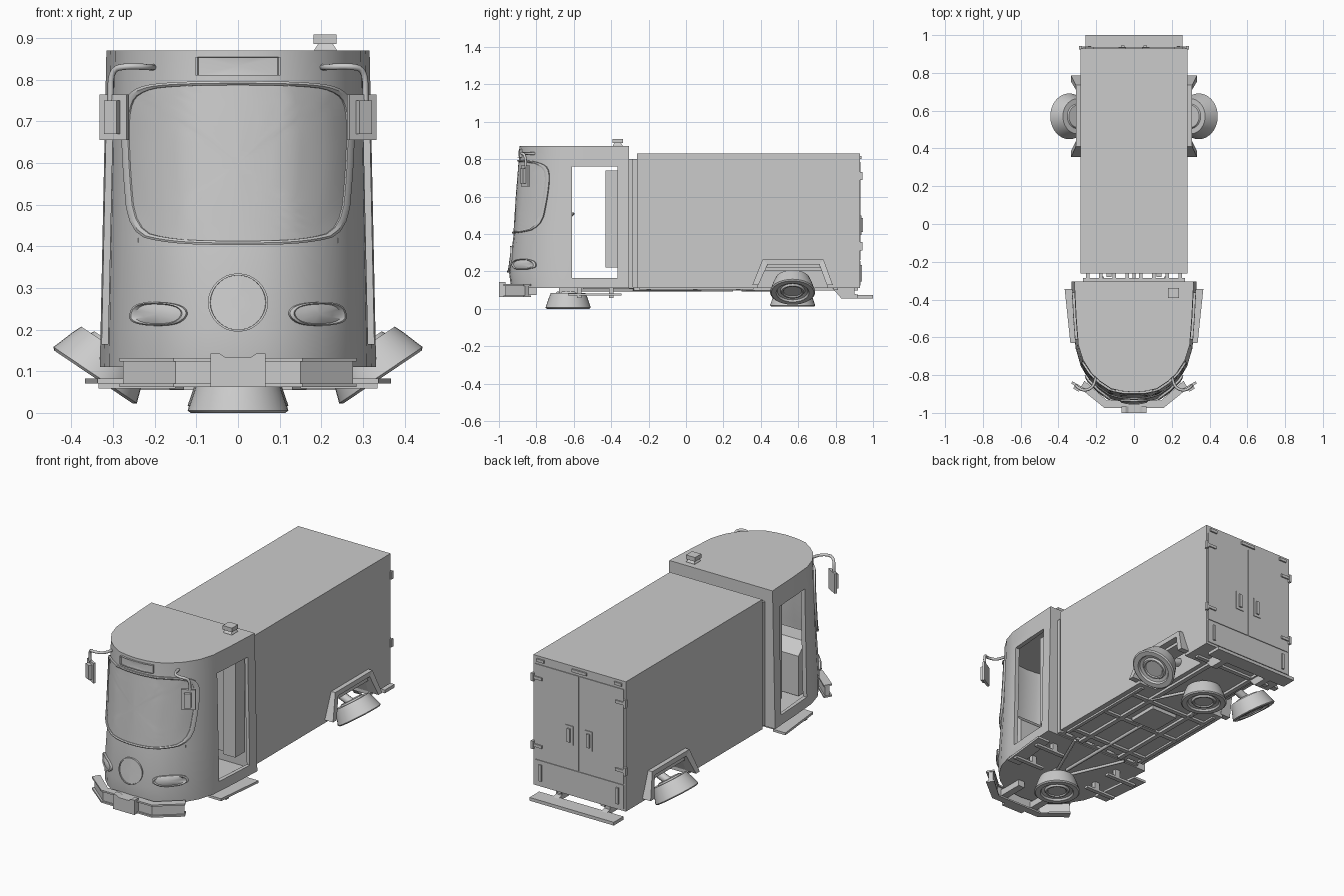
import bpy, bmesh, math
from mathutils import Vector, Matrix

if "Cube" in bpy.data.objects:
    bpy.data.objects.remove(bpy.data.objects["Cube"])

# ---------- helpers ----------
def make(name, verts, faces, mirror=False, smooth=None):
    bm = bmesh.new()
    vs = [bm.verts.new(v) for v in verts]
    for f in faces:
        bm.faces.new([vs[i] for i in f])
    bmesh.ops.remove_doubles(bm, verts=bm.verts, dist=1e-5)
    bmesh.ops.recalc_face_normals(bm, faces=bm.faces)
    me = bpy.data.meshes.new(name)
    bm.to_mesh(me)
    bm.free()
    ob = bpy.data.objects.new(name, me)
    bpy.context.collection.objects.link(ob)
    if mirror:
        ob.modifiers.new("Mirror", 'MIRROR')
    if smooth:
        activate(ob)
        bpy.ops.object.shade_smooth_by_angle(angle=math.radians(smooth))
    return ob

def activate(ob):
    bpy.ops.object.select_all(action='DESELECT')
    ob.select_set(True)
    bpy.context.view_layer.objects.active = ob

def loft(name, rings, closed=False, caps=True, **kw):
    n, m = len(rings[0]), len(rings)
    verts = [v for r in rings for v in r]
    faces = [(j*n+i, j*n+(i+1) % n, (j+1) % m*n+(i+1) % n, (j+1) % m*n+i)
             for j in range(m if closed else m-1) for i in range(n)]
    if caps and not closed:
        faces += [tuple(range(n)), tuple(range((m-1)*n, m*n))]
    return make(name, verts, faces, **kw)

def prism(name, pts, lo, hi, axis='z', **kw):
    put = {'z': lambda a, b, h: (a, b, h), 'x': lambda a, b, h: (h, a, b)}[axis]
    return loft(name, [[put(a, b, h) for a, b in pts] for h in (lo, hi)], **kw)

def box(name, x0, x1, y0, y1, z0, z1, **kw):
    return prism(name, [(x0, y0), (x1, y0), (x1, y1), (x0, y1)], z0, z1, **kw)

def cut(ob, cutter):
    md = ob.modifiers.new("Cut", 'BOOLEAN')
    md.object, md.operation, md.solver = cutter, 'DIFFERENCE', 'EXACT'
    cutter.hide_render = True
    activate(ob)
    for m in list(ob.modifiers):
        bpy.ops.object.modifier_apply(modifier=m.name)
    bpy.data.objects.remove(cutter)

def tube(name, pts, r):
    cu = bpy.data.curves.new(name, 'CURVE')
    cu.dimensions, cu.bevel_depth, cu.bevel_resolution = '3D', r, 2
    cu.use_fill_caps = True
    sp = cu.splines.new('POLY')
    sp.points.add(len(pts)-1)
    for p, q in zip(sp.points, pts):
        p.co = (*q, 1)
    ob = bpy.data.objects.new(name, cu)
    bpy.context.collection.objects.link(ob)

def chaikin(p, times, closed=True):
    p = [Vector(q) for q in p]
    for _ in range(times):
        pairs = list(zip(p, p[1:] + (p[:1] if closed else [])))
        q = [c for a, b in pairs for c in (a*.75+b*.25, a*.25+b*.75)]
        p = q if closed else [p[0]] + q + [p[-1]]
    return p

def lerp_table(t, v):
    for (a, fa), (b, fb) in zip(t, t[1:]):
        if v <= b:
            return fa + (fb-fa)*(v-a)/(b-a)
    return t[-1][1]

# ---------- cab shell ----------
PLAN = [(0, -.89), (.06, -.885), (.12, -.872), (.18, -.832), (.225, -.79), (.27, -.72),
        (.295, -.64), (.306, -.5), (.316, -.305)]
LEAN = [(.11, .045), (.2, .057), (.41, .03), (.8, .002), (.87, 0)]

def cab_pt(px, py, z):
    w = min(1, max(0, (-py-.5)/.39))
    return (px*(1+.05*(.87-z)/.76), py - lerp_table(LEAN, z)*w, z)

def surf(x, z):
    return lerp_table([cab_pt(a, b, z)[:2] for a, b in PLAN], abs(x))

rim = PLAN[::-1] + [(-a, b) for a, b in PLAN[1:]]
cab = loft("cab_body", [[cab_pt(a, b, z) for a, b in rim] for z, _ in LEAN])
sol = cab.modifiers.new("Shell", 'SOLIDIFY')
sol.thickness, sol.offset = .025, -1
cut(cab, box("door_cutter", -.6, .6, -.61, -.365, .165, .76))
activate(cab)
bpy.ops.object.shade_smooth_by_angle(angle=math.radians(28))

# Parts that follow the curved front: rings of (scale, height above surface)
def front_part(name, outline, centre, rings, caps=False):
    c, out = Vector(centre), []
    for s, off in rings:
        ring = []
        for p in outline:
            x, z = c + (Vector(p)-c)*s
            slope = (surf(x+.01, z)-surf(x-.01, z))/.02
            n = Vector((slope, -1)).normalized()
            ring.append((x+n.x*off, surf(x, z)+n.y*off, z))
        out.append(ring)
    return loft(name, out, caps=caps, smooth=35)

# Windscreen, its trim, sign box, round badge ring and lamps
half = [(.0, .797), (.15, .795), (.235, .785), (.272, .745), (.27, .6), (.255, .43), (.16, .406), (0, .402)]
screen = chaikin(half + [(-x, z) for x, z in half[-2:0:-1]], 2)
front_part("windscreen_trim", screen, (0, .6), [(1, -.004), (1, .010), (.975, .012), (.95, .008), (.95, -.004)])
front_part("windscreen", screen, (0, .6), [(s/10, .004) for s in (9.5, 8.5, 7.5, 6.5, 5.5, 4.5, 3, 1.5, 0)])
sign = [(-.1, .81), (-.05, .81), (.05, .81), (.1, .81), (.1, .855), (.05, .855), (-.05, .855), (-.1, .855)]
front_part("sign_box", sign, (0, .833), [(1, -.01), (1, .012), (.95, .012), (.93, .006), (0, .006)])
circle = [(.07*math.cos(a*math.pi/16), .265+.07*math.sin(a*math.pi/16)) for a in range(32)]
front_part("front_ring", circle, (0, .265), [(1, -.005), (1, .01), (.93, .01), (.93, .005), (.5, .005), (0, .005)])
for s, side in ((1, "right"), (-1, "left")):
    lamp = chaikin([(s*.115, .236), (s*.135, .262), (s*.215, .268), (s*.25, .255), (s*.255, .212), (s*.15, .207)], 3)
    front_part("headlight_"+side, lamp, (s*.186, .238), [(1, -.005), (1, .010), (.9, .013), (.82, .007), (.5, .011), (0, .013)])
    # Side mirror on a bent arm
    arm = chaikin([(s*.2, -.80, .83), (s*.215, -.865, .83), (s*.265, -.885, .833), (s*.305, -.86, .825), (s*.306, -.855, .75)], 2, False)
    tube("mirror_arm_"+side, arm, .0075)
prism("mirror_plate", [(.268, -.882), (.332, -.845), (.326, -.833), (.262, -.87)], .655, .765, mirror=True)
prism("mirror_back", [(.292, -.888), (.322, -.871), (.312, -.853), (.282, -.87)], .67, .75, mirror=True)

# Cab interior: partition, dashboard, steering wheel
box("partition_post", .21, .285, -.43, -.345, .22, .74, mirror=True)
box("partition_panel", -.22, .22, -.40, -.345, .22, .74)
prism("dashboard", [(-.64, .14), (-.64, .36), (-.70, .42), (-.80, .42), (-.80, .14)], -.24, .24, axis='x')
tube("steering_column", [(0, -.70, .40), (0, -.645, .47)], .012)
bpy.ops.mesh.primitive_torus_add(location=(0, -.65, .47), rotation=(.7, 0, 0), major_radius=.06, minor_radius=.008,
                                 major_segments=24, minor_segments=8)
bpy.context.object.name = "steering_wheel"

# Roof beacon
loft("beacon_foot", [[(.21+a*w, -.365+b*w, z) for a, b in ((-1, -1), (1, -1), (1, 1), (-1, 1))]
                     for z, w in ((.865, .026), (.873, .026), (.888, .016))])
box("beacon_top", .181, .237, -.392, -.338, .886, .909)

# ---------- front bumper, side steps ----------
def bumper(name, grow, depth, z0, z1):
    o = [(-.285, -.87), (-.155, -.975), (.155, -.975), (.285, -.87)]
    outer = [(x*(1+grow), y-grow*.3) for x, y in o]
    inner = [(x*.92, y+depth) for x, y in o[::-1]]
    prism(name, outer + inner, z0, z1)
bumper("bumper_beam", -.03, .03, .068, .128)
bumper("bumper_top_lip", 0, .04, .123, .132)
bumper("bumper_bottom_lip", 0, .04, .062, .071)
prism("bumper_centre", [(-.066, .062), (.066, .062), (.066, .143), (.045, .143), (.03, .133), (-.03, .133), (-.045, .143), (-.066, .143)],
      0, .035).matrix_world = Matrix.Translation((0, -.965, 0)) @ Matrix.Rotation(math.pi/2, 4, 'X')
box("bumper_bracket", .08, .12, -.96, -.80, .075, .112, mirror=True)
prism("side_step", [(.29, -.345), (.367, -.345), (.337, -.63), (.26, -.63)], .07, .083, mirror=True)
for i, y in enumerate((-.40, -.57)):
    box(f"step_bracket_{i}", .15, .335, y-.012, y+.012, .058, .071, mirror=True)
    box(f"step_hanger_{i}", .2, .23, y-.012, y+.012, .058, .115, mirror=True)

# ---------- joint between cab and box ----------
box("joint_wall", -.27, .27, -.31, -.285, .115, .8)
for i in range(8):
    x = -.245 + i*.07
    box(f"joint_rib_{i}", x-.009, x+.009, -.29, -.26, .115, .8)

# ---------- cargo box with wheel wells ----------
cargo = box("cargo_box", -.283, .283, -.263, .93, .112, .83)
well = [(.385, .05), (.385, .13), (.44, .24), (.71, .24), (.755, .13), (.755, .05)]
for s in (1, -1):
    cut(cargo, prism("well_cutter", well, s*.17, s*.5, axis='x'))

# Flared wheel arch: band around each well
out = [(.355, .128), (.41, .265), (.735, .265), (.785, .128)]
inn = [(.387, .128), (.437, .238), (.712, .238), (.753, .128)]
reach = [.333, .308, .308, .333]
rings = [[(.27, *o), (r, *o), (r, *i), (.27, *i)] for o, i, r in zip(out, inn, reach)]
loft("wheel_arch", rings, mirror=True)
box("arch_inner_rail", .2, .288, .42, .73, .205, .222, mirror=True)

# ---------- wheels (folded flat or tilted) ----------
TYRE = [(0, 0), (.06, 0), (.065, .008), (.093, .008), (.102, .03), (.117, .075), (.121, .086), (.114, .092), (.088, .092),
        (.082, .082), (.066, .078), (.06, .088), (.052, .088), (.048, .082), (0, .082)]
def wheel(name, base, axis):
    ob = loft(name, [[(r*math.cos(a*math.pi/18), r*math.sin(a*math.pi/18), h) for a in range(36)]
                     for r, h in TYRE], caps=False, smooth=35)
    ob.matrix_world = Matrix.Translation(base) @ Vector((0, 0, 1)).rotation_difference(Vector(axis)).to_matrix().to_4x4()
wheel("front_wheel", (0, -.63, .092), (0, 0, -1))
wheel("rear_centre_wheel", (0, .57, .104), (0, 0, -1))
for s, side in ((1, "right"), (-1, "left")):
    wheel("rear_wheel_"+side, (s*.295, .57, .162), (s*.56, 0, -.83))
    tube("rear_axle_"+side, [(s*.16, .57, .2), (s*.31, .57, .14)], .022)
    tube("front_strut_"+side, [(s*.03, -.6, .1), (s*.17, -.28, .1)], .008)
    tube("rear_strut_"+side, [(s*.03, .52, .1), (s*.14, .30, .1)], .008)
for n, y in (("front", -.63), ("rear", .57)):
    box(n+"_wheel_mount", -.05, .05, y-.05, y+.05, .085, .118)

# ---------- underside ----------
box("chassis_rail", .12, .145, -.28, .92, .098, .114, mirror=True)
box("sill_rail", .235, .255, -.25, .36, .102, .114, mirror=True)
for i, y in enumerate((-.2, .05, .28, .8)):
    box(f"cross_member_{i}", -.24, .24, y-.012, y+.012, .1, .114)
box("underside_tank", -.08, .08, .08, .25, .092, .114)
tube("drive_shaft", [(0, -.55, .102), (0, .08, .102)], .009)

# ---------- rear step and doors ----------
box("rear_step", -.258, .258, .915, 1.0, .055, .073)
prism("rear_step_bracket", [(.78, .114), (.9, .114), (.9, .08), (.93, .073), (.93, .056), (.83, .056)], .13, .165, axis='x', mirror=True)
box("rear_door", .003, .272, .925, .934, .262, .785, mirror=True)
box("rear_lower_panel", -.272, .272, .925, .934, .125, .256)
for i, z in enumerate((.71, .335)):
    box(f"door_hinge_{i}", .225, .288, .93, .941, z-.008, z+.008, mirror=True)
    box(f"hinge_pin_{i}", .275, .29, .925, .943, z-.022, z+.022, mirror=True)
box("handle_plate", .035, .083, .93, .938, .395, .5, mirror=True)
box("handle_grip", .05, .068, .936, .946, .41, .485, mirror=True)
box("tail_light", .228, .243, .93, .942, .145, .235, mirror=True)
box("top_marker_light", .215, .26, .925, .938, .8, .816, mirror=True)
box("centre_marker_light", -.045, .045, .925, .938, .8, .816)
